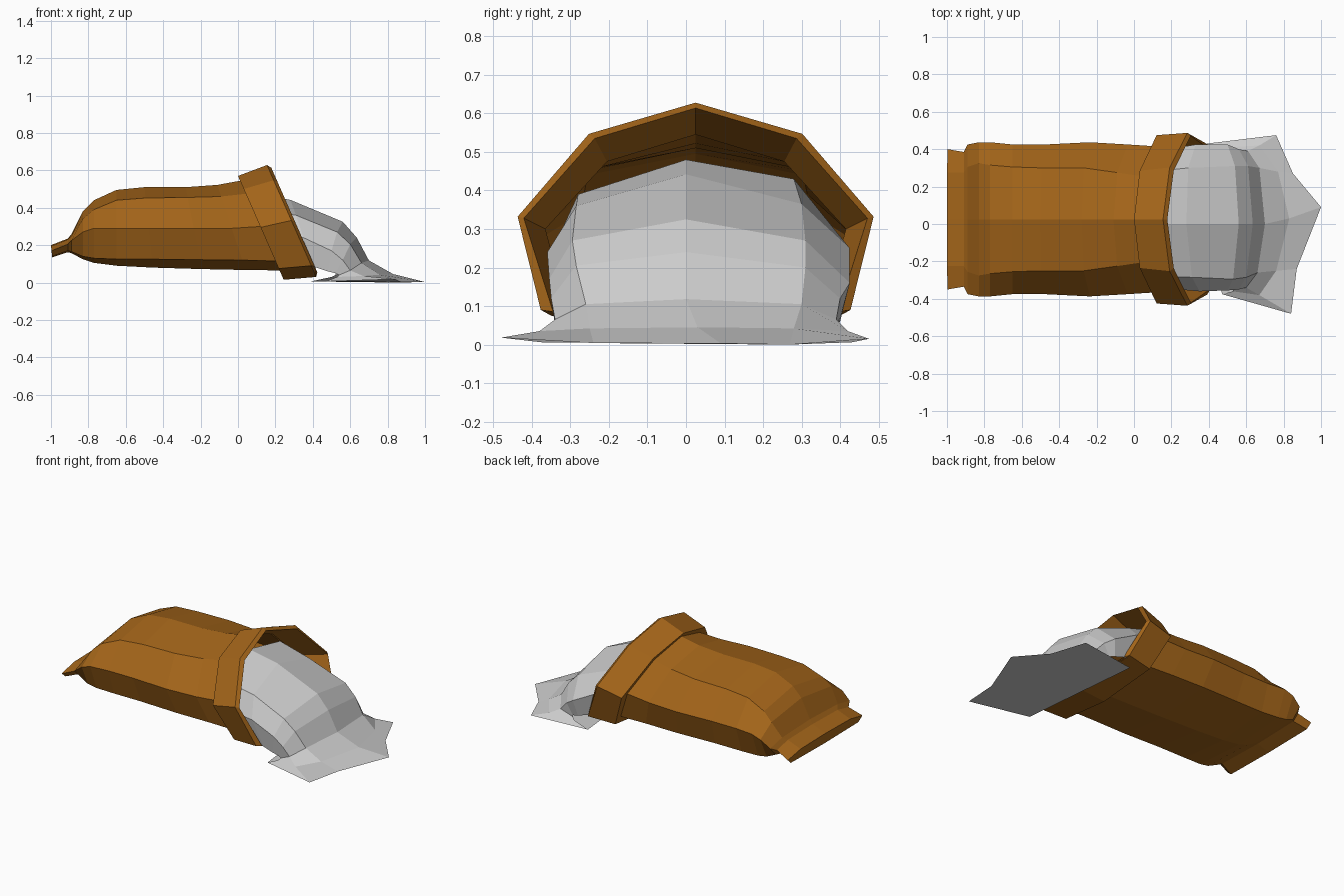
import bpy, bmesh


def loft(name, rings, closed, cap_first=False, color=None):
    """Skin a list of equal-length point rings into one flat-shaded object."""
    bm = bmesh.new()
    rows = [[bm.verts.new(p) for p in ring] for ring in rings]
    n = len(rows[0])
    for a, b in zip(rows, rows[1:]):
        for i in range(n if closed else n - 1):
            j = (i + 1) % n
            bm.faces.new((a[i], a[j], b[j], b[i]))
    if cap_first:
        bm.faces.new(rows[0][::-1])
    if not closed:
        bm.faces.new(rows[-1])
    bmesh.ops.recalc_face_normals(bm, faces=bm.faces)
    mesh = bpy.data.meshes.new(name)
    bm.to_mesh(mesh)
    bm.free()
    obj = bpy.data.objects.new(name, mesh)
    bpy.context.collection.objects.link(obj)
    if color:
        mat = bpy.data.materials.new(name + "_cloth")
        mat.diffuse_color = color
        mesh.materials.append(mat)
    return obj


def sack_ring(x, slant, top, upper, wide, low, bottom, wu, ww, wl):
    """Eight-sided section; x is at the top, slant pushes lower points forward."""
    half = [(0, top), (wu, upper), (ww, wide), (wl, low), (0, bottom)]
    pts = half + [(-y, z) for y, z in half[3:0:-1]]
    return [(x + (top - z) * slant, y + 0.025, z) for y, z in pts]


BROWN = (0.37, 0.13, 0.01, 1)

# Sack: pinched end, body, then the thick slanted rim turned inward
sack = [
    sack_ring(-1.00, 0.1, 0.20, 0.195, 0.17, 0.14, 0.135, 0.25, 0.375, 0.34),
    sack_ring(-0.91, 0.0, 0.235, 0.23, 0.205, 0.17, 0.162, 0.25, 0.36, 0.32),
    sack_ring(-0.89, 0.0, 0.26, 0.25, 0.225, 0.165, 0.157, 0.28, 0.40, 0.34),
    sack_ring(-0.83, 0.0, 0.38, 0.34, 0.27, 0.14, 0.125, 0.30, 0.412, 0.35),
    sack_ring(-0.77, 0.0, 0.44, 0.39, 0.29, 0.13, 0.105, 0.29, 0.412, 0.35),
    sack_ring(-0.65, 0.0, 0.495, 0.44, 0.29, 0.125, 0.09, 0.28, 0.40, 0.345),
    sack_ring(-0.50, 0.1, 0.51, 0.452, 0.29, 0.125, 0.08, 0.275, 0.40, 0.345),
    sack_ring(-0.28, 0.2, 0.51, 0.455, 0.29, 0.122, 0.072, 0.275, 0.412, 0.35),
    sack_ring(-0.11, 0.33, 0.522, 0.46, 0.29, 0.12, 0.067, 0.25, 0.40, 0.345),
    sack_ring(0.015, 0.44, 0.545, 0.475, 0.30, 0.115, 0.065, 0.23, 0.39, 0.34),
    sack_ring(0.00, 0.44, 0.57, 0.50, 0.295, 0.075, 0.015, 0.26, 0.45, 0.375),
    sack_ring(0.155, 0.44, 0.628, 0.547, 0.332, 0.09, 0.03, 0.277, 0.462, 0.402),
    sack_ring(0.178, 0.44, 0.614, 0.535, 0.328, 0.085, 0.055, 0.262, 0.446, 0.37),
    sack_ring(0.03, 0.44, 0.545, 0.475, 0.30, 0.115, 0.065, 0.23, 0.39, 0.34),
]
loft("sack", sack, True, cap_first=True, color=BROWN)

# Flour: seven columns from -y to +y, rows run from inside the sack to the ground
flour = [
    [(0.26, -0.33, 0.10), (0.18, -0.345, 0.25), (0.12, -0.28, 0.39), (0.08, 0, 0.48),
     (0.10, 0.28, 0.43), (0.18, 0.40, 0.25), (0.26, 0.385, 0.10)],
    [(0.42, -0.34, 0.08), (0.35, -0.36, 0.24), (0.31, -0.285, 0.36), (0.28, 0, 0.442),
     (0.29, 0.30, 0.365), (0.33, 0.425, 0.25), (0.42, 0.40, 0.08)],
    [(0.48, -0.34, 0.06), (0.50, -0.355, 0.17), (0.53, -0.295, 0.27), (0.56, 0, 0.325),
     (0.54, 0.31, 0.27), (0.50, 0.425, 0.16), (0.48, 0.40, 0.06)],
    [(0.52, -0.34, 0.05), (0.56, -0.35, 0.12), (0.60, -0.285, 0.205), (0.635, 0, 0.24),
     (0.61, 0.31, 0.20), (0.56, 0.40, 0.12), (0.52, 0.395, 0.05)],
    [(0.54, -0.34, 0.04), (0.60, -0.34, 0.065), (0.66, -0.26, 0.105), (0.70, 0, 0.118),
     (0.67, 0.30, 0.105), (0.61, 0.39, 0.065), (0.52, 0.395, 0.04)],
    [(0.53, -0.36, 0.03), (0.67, -0.38, 0.035), (0.76, -0.25, 0.042), (0.83, 0.03, 0.045),
     (0.77, 0.28, 0.042), (0.67, 0.42, 0.035), (0.50, 0.41, 0.03)],
    [(0.47, -0.375, 0.006), (0.84, -0.48, 0.018), (0.87, -0.24, 0.004), (1.0, 0.09, 0.003),
     (0.85, 0.27, 0.0), (0.76, 0.475, 0.015), (0.39, 0.43, 0.006)],
]
loft("spilled_flour", flour, False)
